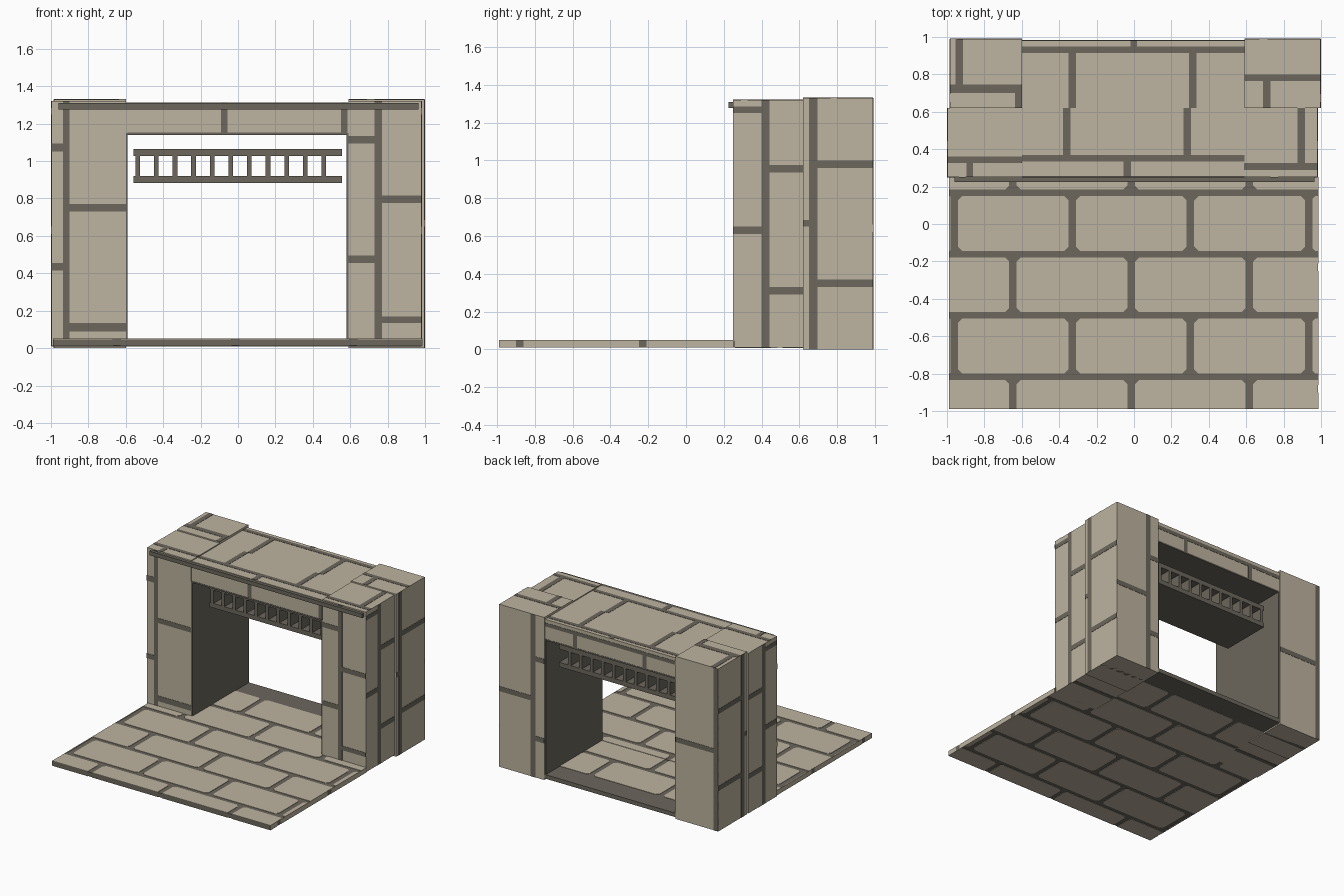
import bpy, bmesh


def material(name, rgb):
    m = bpy.data.materials.new(name)
    m.diffuse_color = (*rgb, 1)
    return m


STONE = material("tan stone", (0.51, 0.455, 0.35))
MORTAR = material("grey mortar", (0.15, 0.135, 0.11))


def finish(bm, name, *mats):
    me = bpy.data.meshes.new(name)
    bmesh.ops.recalc_face_normals(bm, faces=bm.faces)
    bm.to_mesh(me)
    bm.free()
    for m in mats:
        me.materials.append(m)
    ob = bpy.data.objects.new(name, me)
    bpy.context.collection.objects.link(ob)
    return ob


def prism(bm, pts, z0, z1, mat=0):
    lo = [bm.verts.new((x, y, z0)) for x, y in pts]
    hi = [bm.verts.new((x, y, z1)) for x, y in pts]
    n = len(pts)
    faces = [bm.faces.new(lo[::-1]), bm.faces.new(hi)]
    faces += [bm.faces.new((lo[i], lo[(i + 1) % n], hi[(i + 1) % n], hi[i])) for i in range(n)]
    for f in faces:
        f.material_index = mat


def box(bm, x0, x1, y0, y1, z0, z1, mat=0):
    prism(bm, [(x0, y0), (x1, y0), (x1, y1), (x0, y1)], z0, z1, mat)


def strips(bm, axis, plane, rects):
    """Thin mortar plates lying on the plane axis = plane."""
    for a0, a1, b0, b1 in rects:
        lim = [(a0, a1), (b0, b1)]
        lim.insert(axis, (plane - 0.002, plane + 0.002))
        box(bm, *lim[0], *lim[1], *lim[2], 1)


def block(name, size, joints):
    """Stone block with mortar joints: {(axis, plane): rects}."""
    bm = bmesh.new()
    box(bm, *size)
    for (axis, plane), rects in joints.items():
        strips(bm, axis, plane, rects)
    return finish(bm, name, STONE, MORTAR)


def side_front(z0=0.01, z1=1.32):
    return [(.40, .443, z0, z1), (.25, .40, .61, .65), (.25, .40, 1.25, 1.285),
            (.443, .62, .935, .975), (.443, .62, .29, .33)]


def side_back(z0=0, z1=1.33):
    return [(.652, .695, z0, z1), (.62, .652, .65, .685),
            (.695, .99, .96, 1.0), (.695, .99, .33, .37)]


# four corner pillars
block("front_left_pillar", (-.998, -.6, .25, .62, .01, 1.32), {
    (1, .25): [(-.935, -.90, .01, 1.32), (-1, -.935, 1.05, 1.095), (-1, -.935, .415, .455),
               (-.90, -.6, .73, .77), (-.90, -.6, .09, .135)],
    (0, -.998): side_front(),
    (2, 1.32): [(-.998, -.6, .325, .36), (-.895, -.86, .25, .325)],
    (2, .01): [(-.998, -.6, .45, .485)]})
block("front_right_pillar", (.59, .982, .25, .62, .01, 1.32), {
    (1, .25): [(.73, .77, .01, 1.32), (.59, .73, 1.095, 1.135), (.59, .73, .455, .495),
               (.77, .982, .775, .815), (.77, .982, .135, .17)],
    (0, .982): side_front(),
    (2, 1.32): [(.59, .982, .29, .325), (.875, .915, .325, .62)],
    (2, .01): [(.59, .982, .45, .485)]})
block("back_left_pillar", (-.985, -.6, .62, .99, 0, 1.33), {
    (1, .99): [(-.985, -.945, 0, 1.33), (-.945, -.6, .63, .67)],
    (0, -.985): side_back(),
    (2, 1.33): [(-.985, -.6, .70, .745), (-.955, -.915, .745, .99), (-.635, -.6, .62, .70)],
    (2, .002): [(-.985, -.6, .80, .835)]})
block("back_right_pillar", (.59, .998, .62, .99, 0, 1.33), {
    (1, .99): [(.67, .715, 0, 1.33), (.715, .998, .62, .66), (.59, .67, .3, .34),
               (.59, .67, .95, .99)],
    (0, .998): side_back(),
    (2, 1.33): [(.59, .998, .765, .80), (.69, .73, .62, .765)],
    (2, .002): [(.59, .998, .80, .835)]})

# lintels over the passage
block("front_lintel", (-.6, .59, .255, .62, 1.15, 1.312), {
    (1, .255): [(-.09, -.055, 1.15, 1.312), (.55, .585, 1.15, 1.312)],
    (2, 1.312): [(-.6, .59, .335, .37), (-.055, -.015, .255, .335),
                 (-.38, -.34, .37, .62), (.265, .305, .37, .62)]})
block("back_lintel", (-.6, .59, .62, .98, 1.15, 1.312), {
    (1, .98): [(-.6, .59, 1.255, 1.285), (-.33, -.295, 1.15, 1.255), (.3, .335, 1.15, 1.255)],
    (2, 1.312): [(-.6, .59, .915, .95), (-.02, .015, .95, .98),
                 (-.35, -.31, .62, .915), (.295, .335, .62, .915)]})

# mortar trim along the front top edge
bm = bmesh.new()
box(bm, -.96, .965, .225, .252, 1.277, 1.31)
finish(bm, "front_trim", MORTAR)

# dark lining of the passage walls and ceiling
bm = bmesh.new()
box(bm, -.602, -.59, .252, .982, .03, 1.15)
box(bm, .58, .592, .252, .982, .03, 1.15)
box(bm, -.59, .58, .252, .982, 1.14, 1.152)
finish(bm, "passage_lining", MORTAR)

# deep hanging grate
bm = bmesh.new()
for z in (.883, 1.028):
    box(bm, -.56, .555, .43, .85, z, z + .037)
for i in range(11):
    x = -.536 + i * .0995
    box(bm, x - .0125, x + .0125, .43, .85, .92, 1.028)
finish(bm, "hanging_grate", MORTAR)


def paving(name, x0, x1, y0, y1, z0, z1):
    """Mortar slab with running-bond bricks above and below."""
    bm = bmesh.new()
    box(bm, x0, x1, y0, y1, z0 + .003, z1 - .003, 1)
    c = .022
    for row in range(6):
        ya, yb = -1.126 + row * .3275, -.834 + row * .3275
        shift = 0 if row % 2 else .315
        for k in range(-3, 4):
            xa = -.31 + shift + k * .632
            xb = xa + .592
            l, r, f, b = max(xa, x0), min(xb, x1), max(ya, y0), min(yb, y1)
            if r - l < .005 or b - f < .005:
                continue
            # chamfer only the corners that are not trimmed by the slab edge
            d = min(c, (r - l) / 2.1, (b - f) / 2.1)
            pts = []
            for cx, cy, sx, sy, first in ((l, f, 1, 1, 'y'), (r, f, -1, 1, 'x'),
                                          (r, b, -1, -1, 'y'), (l, b, 1, -1, 'x')):
                if cx in (x0, x1) or cy in (y0, y1):
                    pts.append((cx, cy))
                else:
                    pair = [(cx, cy + sy * d), (cx + sx * d, cy)]
                    pts += pair if first == 'y' else pair[::-1]
            prism(bm, pts, z1 - .004, z1)
            prism(bm, pts, z0, z0 + .004)
    return bm


# front courtyard paving with side edges of stone
bm = paving("front_paving", -.988, .985, -.99, .26, .01, .05)
for x in (-.989, .986):
    for a, b in ((-.989, -.9), (-.86, -.25), (-.21, .25)):
        box(bm, x - .001, x + .001, a, b, .01, .05)
finish(bm, "front_paving", STONE, MORTAR)

# paving inside the passage
finish(paving("passage_paving", -.6, .59, .26, .985, .008, .047), "passage_paving", STONE, MORTAR)
